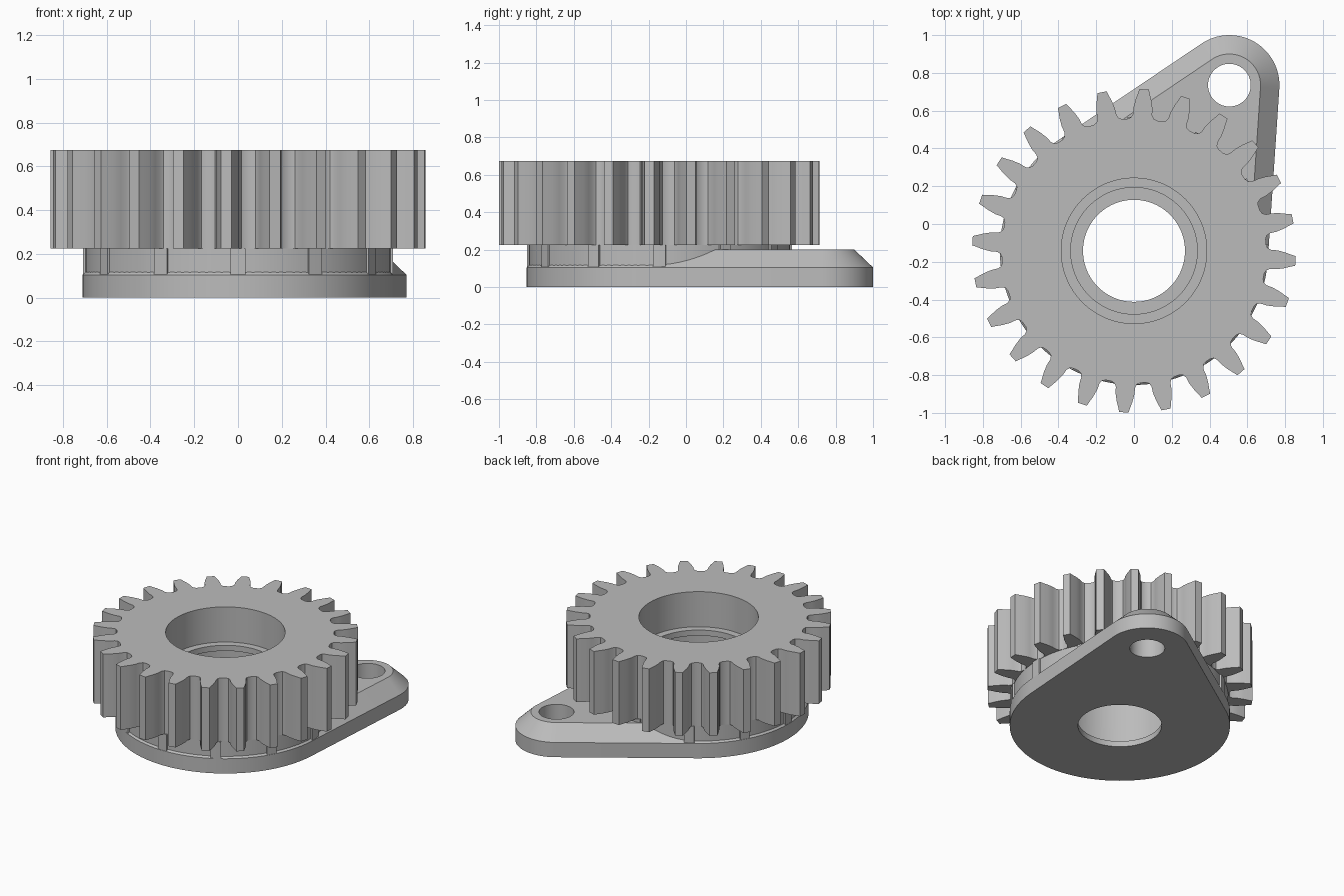
import bpy, bmesh
from math import sin, cos, pi, atan2, acos, hypot, radians

cube = bpy.data.objects.get("Cube")
if cube:
    bpy.data.objects.remove(cube, do_unlink=True)

grey = bpy.data.materials.new("plain grey")
grey.use_nodes = True
colour = (0.5, 0.5, 0.5, 1)
grey.diffuse_color = colour
grey.node_tree.nodes["Principled BSDF"].inputs["Base Color"].default_value = colour

AXIS = (0, -0.142)     # centre of the gear
LUG = (0.505, 0.735)   # centre of the mounting hole


def circle(r, z, angles, centre=AXIS):
    return [(centre[0] + r * cos(a), centre[1] + r * sin(a), z) for a in angles]


def loft(name, loops, closed=False):
    """Join equal loops with quads; wrap round to the first loop or cap the ends."""
    bm = bmesh.new()
    rows = [[bm.verts.new(p) for p in loop] for loop in loops]
    pairs = list(zip(rows, rows[1:]))
    if closed:
        pairs.append((rows[-1], rows[0]))
    else:
        bm.faces.new(rows[0])
        bm.faces.new(rows[-1])
    n = len(rows[0])
    for a, b in pairs:
        for i in range(n):
            j = (i + 1) % n
            bm.faces.new((a[i], a[j], b[j], b[i]))
    bmesh.ops.recalc_face_normals(bm, faces=bm.faces)
    mesh = bpy.data.meshes.new(name)
    bm.to_mesh(mesh)
    bm.free()
    mesh.materials.append(grey)
    obj = bpy.data.objects.new(name, mesh)
    bpy.context.collection.objects.link(obj)
    return obj


def activate(obj):
    bpy.ops.object.select_all(action="DESELECT")
    obj.select_set(True)
    bpy.context.view_layer.objects.active = obj


def smooth(obj):
    activate(obj)
    bpy.ops.object.shade_smooth_by_angle(angle=radians(30))


def cut(obj, cutter):
    cutter.hide_render = True
    mod = obj.modifiers.new("cut", "BOOLEAN")
    mod.object = cutter
    mod.solver = "EXACT"
    activate(obj)
    bpy.ops.object.modifier_apply(modifier="cut")
    bpy.data.objects.remove(cutter, do_unlink=True)


# Gear: half a tooth as (radius, half width), mirrored and repeated
TEETH = 24
flank = [(0.70, 0.077), (0.707, 0.06), (0.725, 0.051), (0.76, 0.05),
         (0.80, 0.042), (0.835, 0.031), (0.857, 0.025)]
polar = []
for t in range(TEETH):
    mid = radians(-3.6) + 2 * pi * t / TEETH
    polar += [(r, mid - w / r) for r, w in flank]
    polar += [(r, mid + w / r) for r, w in reversed(flank)]
angles = [a for r, a in polar]


def gear_outline(z):
    return [(AXIS[0] + r * cos(a), AXIS[1] + r * sin(a), z) for r, a in polar]


# Stepped bore: bearing seat, retaining lip, lower seat, then the hidden neck
bore = [(0.385, 0.675), (0.385, 0.425), (0.335, 0.425), (0.335, 0.385),
        (0.385, 0.385), (0.385, 0.20), (0.50, 0.20), (0.50, 0.225)]
gear = loft("gear", [gear_outline(0.225), gear_outline(0.675)]
            + [circle(r, z, angles) for r, z in bore], closed=True)
smooth(gear)


# Base plate: hull of a large and a small circle, chamfered on top
def teardrop(inset, z):
    r0, r1 = 0.71 - inset, 0.265 - inset
    dx, dy = LUG[0] - AXIS[0], LUG[1] - AXIS[1]
    d, alpha = atan2(dy, dx), acos((r0 - r1) / hypot(dx, dy))
    small = [d - alpha + 2 * alpha * i / 32 for i in range(33)]
    large = [d + alpha + (2 * pi - 2 * alpha) * i / 96 for i in range(97)]
    return circle(r1, z, small, LUG) + circle(r0, z, large)


plate = loft("base_plate", [teardrop(0, 0), teardrop(0, 0.105), teardrop(0.1, 0.2)])
ring = [2 * pi * i / 96 for i in range(96)]
cut(plate, loft("bore_cutter", [circle(r, z, ring) for r, z in
                                ((0.27, -0.1), (0.27, 0.04), (0.385, 0.04), (0.385, 0.3))]))
cut(plate, loft("hole_cutter", [circle(0.113, z, ring, LUG) for z in (-0.1, 0.3)]))
smooth(plate)

# Collar between plate and gear, with twelve shallow recessed panels
outer = []
for k in range(12):
    start = 30 * k
    for r, first, last in ((0.709, -2.7, 2.7), (0.698, 2.8, 27.2)):
        steps = 2 if r > 0.7 else 8
        outer += [(r, radians(start + first + (last - first) * i / steps))
                  for i in range(steps + 1)]
collar_angles = [a for r, a in outer]


def collar_outline(z):
    return [(AXIS[0] + r * cos(a), AXIS[1] + r * sin(a), z) for r, a in outer]


collar = loft("collar", [collar_outline(0.1), collar_outline(0.225),
                         circle(0.45, 0.225, collar_angles),
                         circle(0.45, 0.1, collar_angles)], closed=True)
smooth(collar)
